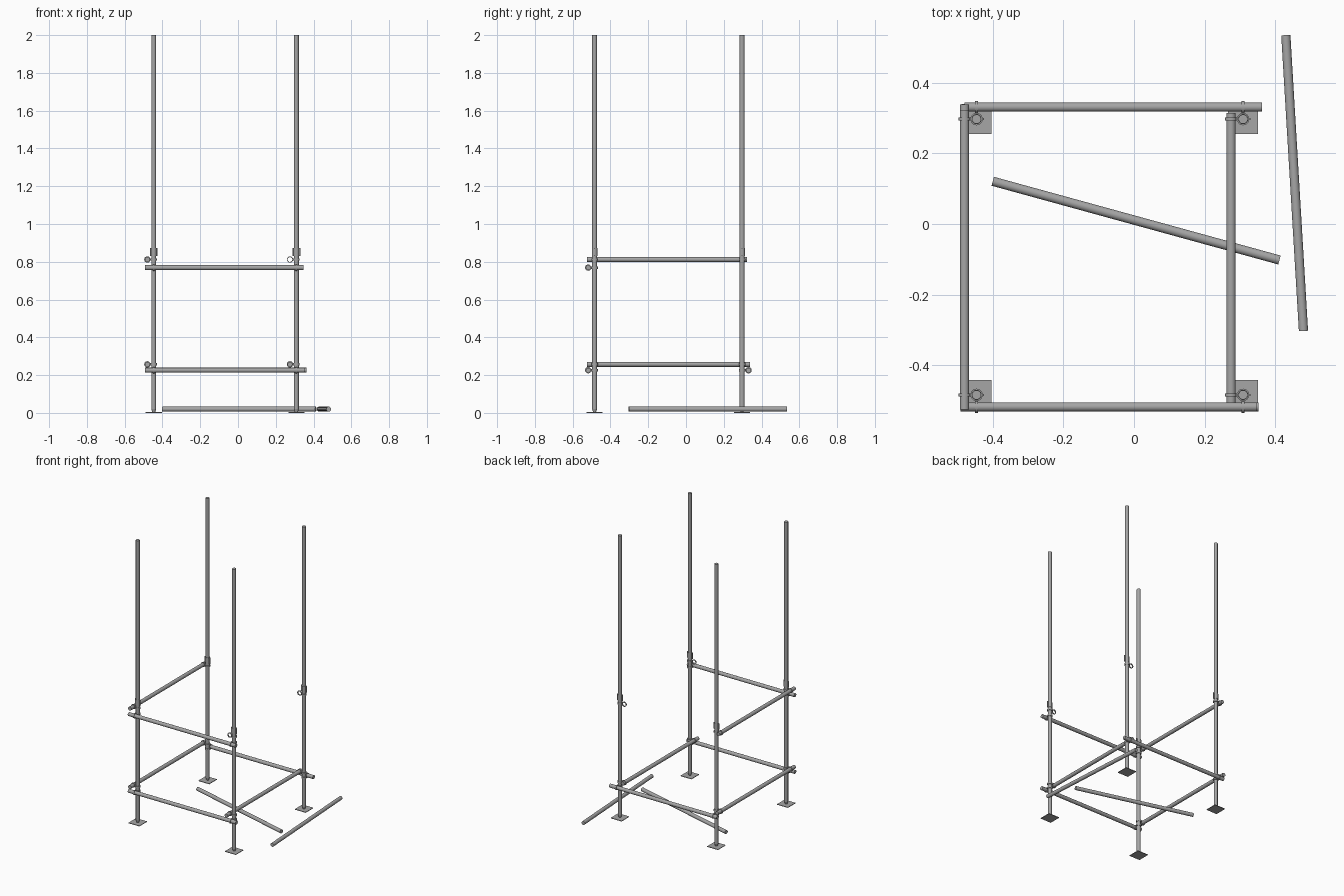
import bpy
import bmesh
from mathutils import Vector, Matrix

cube = bpy.data.objects.get("Cube")
if cube:
    bpy.data.objects.remove(cube, do_unlink=True)

steel = bpy.data.materials.new("galvanised_steel")
steel.use_nodes = True
grey = (0.38, 0.38, 0.38, 1)
steel.diffuse_color = grey
steel.node_tree.nodes["Principled BSDF"].inputs["Base Color"].default_value = grey

POLE_R = 0.013
SIDES = 20


def finish(name, bm, smooth=True):
    bmesh.ops.recalc_face_normals(bm, faces=bm.faces)
    mesh = bpy.data.meshes.new(name)
    bm.to_mesh(mesh)
    bm.free()
    mesh.materials.append(steel)
    obj = bpy.data.objects.new(name, mesh)
    bpy.context.collection.objects.link(obj)
    if smooth:
        bpy.ops.object.select_all(action="DESELECT")
        obj.select_set(True)
        bpy.context.view_layer.objects.active = obj
        bpy.ops.object.shade_smooth_by_angle()
    return obj


def pole(name, start, end, r1=POLE_R, r2=POLE_R):
    """Capped round bar between two points."""
    a, b = Vector(start), Vector(end)
    axis = b - a
    turn = axis.to_track_quat("Z", "Y").to_matrix().to_4x4()
    bm = bmesh.new()
    bmesh.ops.create_cone(bm, cap_ends=True, segments=SIDES, radius1=r1, radius2=r2,
                          depth=axis.length, matrix=Matrix.Translation((a + b) / 2) @ turn)
    return finish(name, bm)


def ring(name, centre, axis, inner, outer, width):
    """Flat band, made by spinning a rectangular section about an axis."""
    bm = bmesh.new()
    h = width / 2
    section = [bm.verts.new(p) for p in
               ((inner, 0, -h), (outer, 0, -h), (outer, 0, h), (inner, 0, h))]
    edges = [bm.edges.new((section[i], section[(i + 1) % 4])) for i in range(4)]
    bmesh.ops.spin(bm, geom=section + edges, cent=(0, 0, 0), axis=(0, 0, 1),
                   angle=6.2831853, steps=SIDES)
    bmesh.ops.remove_doubles(bm, verts=bm.verts, dist=0.0001)
    turn = Vector(axis).to_track_quat("Z", "Y").to_matrix().to_4x4()
    bm.transform(Matrix.Translation(centre) @ turn)
    return finish(name, bm)


def box(name, centre, size):
    bm = bmesh.new()
    bmesh.ops.create_cube(bm, size=1, matrix=Matrix.Translation(centre) @ Matrix.Diagonal((*size, 1)))
    return finish(name, bm, smooth=False)


def clamp(name, x, y, z, offset):
    """Band round the post joined to a band round a rail lying at the offset."""
    dx, dy = offset
    ring(name + "_post_band", (x, y, z), (0, 0, 1), POLE_R - 0.001, 0.0175, 0.012)
    ring(name + "_rail_band", (x + dx, y + dy, z), (dy, dx, 0), POLE_R - 0.0005, 0.0168, 0.008)
    box(name + "_bridge", (x + dx / 2, y + dy / 2, z),
        (0.007, 0.007, 0.012))


LEFT_X, RIGHT_X = -0.446, 0.309
FRONT_Y, BACK_Y = -0.484, 0.297
GAP = 0.034
SIDE_LOW, SIDE_HIGH = 0.257, 0.812
CROSS_LOW, CROSS_HIGH = 0.226, 0.769

# Uprights with feet, sleeves and clamps
for side, x in (("left", LEFT_X), ("right", RIGHT_X)):
    for end, y in (("front", FRONT_Y), ("back", BACK_Y)):
        tag = f"{end}_{side}"
        box(tag + "_base_plate", (x, y, 0.002), (0.085, 0.085, 0.004))
        pole(tag + "_foot", (x, y, 0.004), (x, y, 0.02), 0.008, POLE_R)
        pole(tag + "_post", (x, y, 0.02), (x, y, 2.0))
        # Joint sleeve with thin flanges either side
        ring(tag + "_sleeve", (x, y, 0.852), (0, 0, 1), POLE_R - 0.001, 0.0145, 0.044)
        box(tag + "_sleeve_flange", (x, y, 0.852), (0.042, 0.006, 0.044))
        for level, z in (("lower", SIDE_LOW), ("upper", SIDE_HIGH)):
            clamp(f"{tag}_{level}_side_clamp", x, y, z, (-GAP, 0))
        out = -GAP if end == "front" else GAP
        clamp(tag + "_lower_cross_clamp", x, y, CROSS_LOW, (0, out))
        if end == "front":
            clamp(tag + "_upper_cross_clamp", x, y, CROSS_HIGH, (0, out))

# Side rails, running front to back
lx, rx = LEFT_X - GAP, RIGHT_X - GAP
pole("left_lower_rail", (lx, -0.525, SIDE_LOW), (lx, 0.338, SIDE_LOW))
pole("left_upper_rail", (lx, -0.525, SIDE_HIGH), (lx, 0.323, SIDE_HIGH))
pole("right_lower_rail", (rx, -0.525, SIDE_LOW), (rx, 0.315, SIDE_LOW))

# Cross rails, running side to side
fy, by = FRONT_Y - GAP, BACK_Y + GAP
pole("front_lower_rail", (-0.492, fy, CROSS_LOW), (0.352, fy, CROSS_LOW))
pole("front_upper_rail", (-0.492, fy, CROSS_HIGH), (0.348, fy, CROSS_HIGH))
pole("back_lower_rail", (-0.48, by, CROSS_LOW), (0.362, by, CROSS_LOW))

# Loose poles lying on the ground
pole("loose_pole_inner", (-0.4, 0.121, 0.02), (0.412, -0.102, 0.02))
pole("loose_pole_outer", (0.43, 0.535, 0.02), (0.48, -0.303, 0.02))
